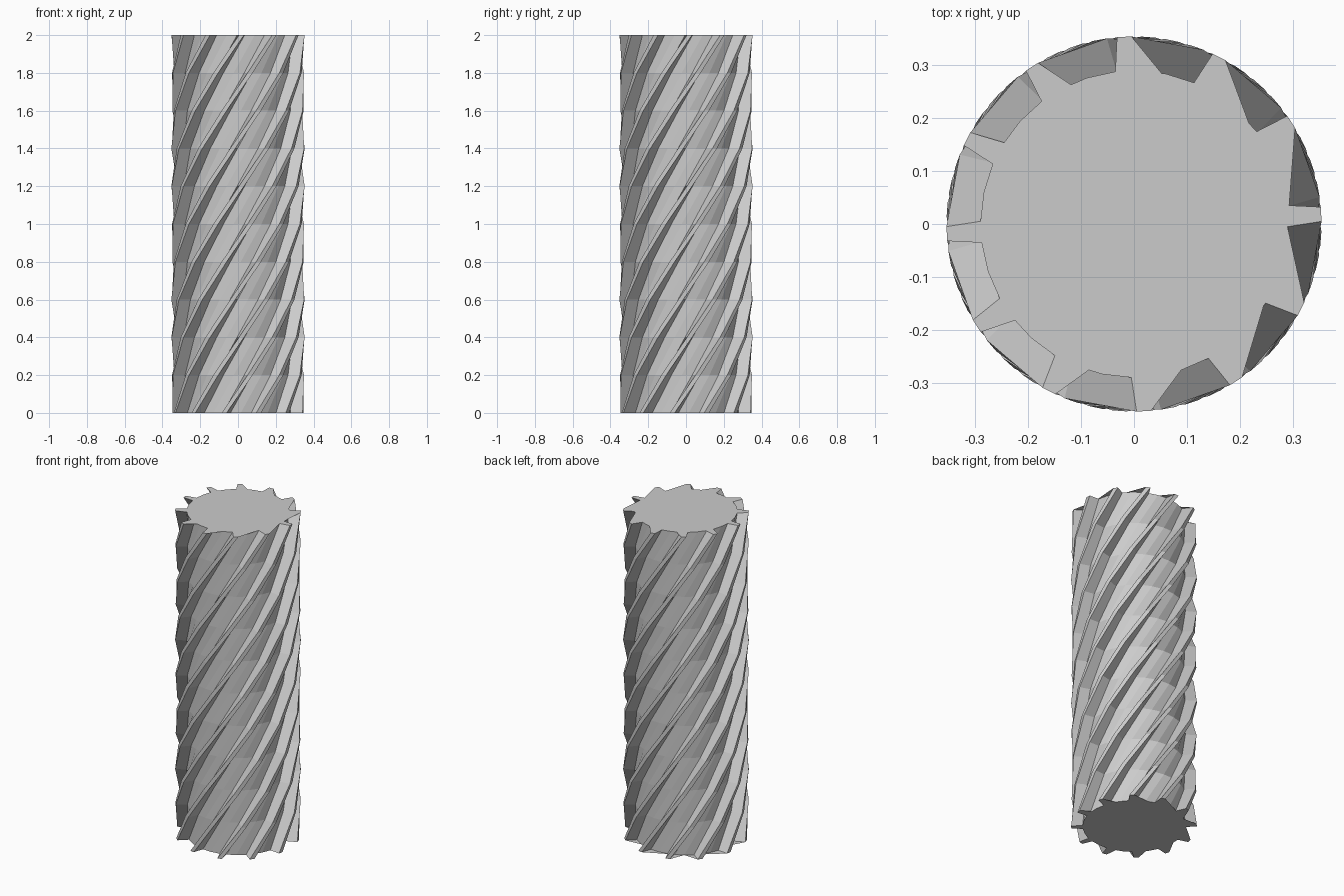
import bpy, bmesh, math

if "Cube" in bpy.data.objects:
    bpy.data.objects.remove(bpy.data.objects["Cube"])

TEETH, ROWS, HEIGHT = 12, 10, 2.0
ROOT_R, TIP_R = 0.289, 0.353
TWIST = math.radians(225)          # total helix turn, counter-clockwise going up
TOP_PHASE = math.radians(3)        # tooth centre angle on the top face

# One tooth plus its valley: (degrees from tooth centre, radius)
TOOTH = [(-4, ROOT_R), (-2.2, TIP_R), (2.2, TIP_R), (4, ROOT_R), (15, ROOT_R)]

bm = bmesh.new()


def ring(z):
    """Toothed cross-section turned to match its height."""
    turn = TOP_PHASE - TWIST * (1 - z / HEIGHT)
    verts = []
    for t in range(TEETH):
        for deg, r in TOOTH:
            a = turn + math.radians(deg + t * 360 / TEETH)
            verts.append(bm.verts.new((r * math.cos(a), r * math.sin(a), z)))
    return verts


def fan_cap(verts):
    """Flat cap fanned from one root point, partly webbing the valleys."""
    for a, b in zip(verts[1:], verts[2:]):
        bm.faces.new((verts[0], a, b))


# Stacked sections joined by flat facets
rings = [ring(HEIGHT * i / ROWS) for i in range(ROWS + 1)]
for low, high in zip(rings, rings[1:]):
    n = len(low)
    for i in range(n):
        j = (i + 1) % n
        bm.faces.new((low[i], low[j], high[j], high[i]))

# End caps
fan_cap(rings[0][::-1])
fan_cap(rings[-1])

mesh = bpy.data.meshes.new("helical_worm_gear")
bm.to_mesh(mesh)
bm.free()
bpy.context.collection.objects.link(bpy.data.objects.new("helical_worm_gear", mesh))
